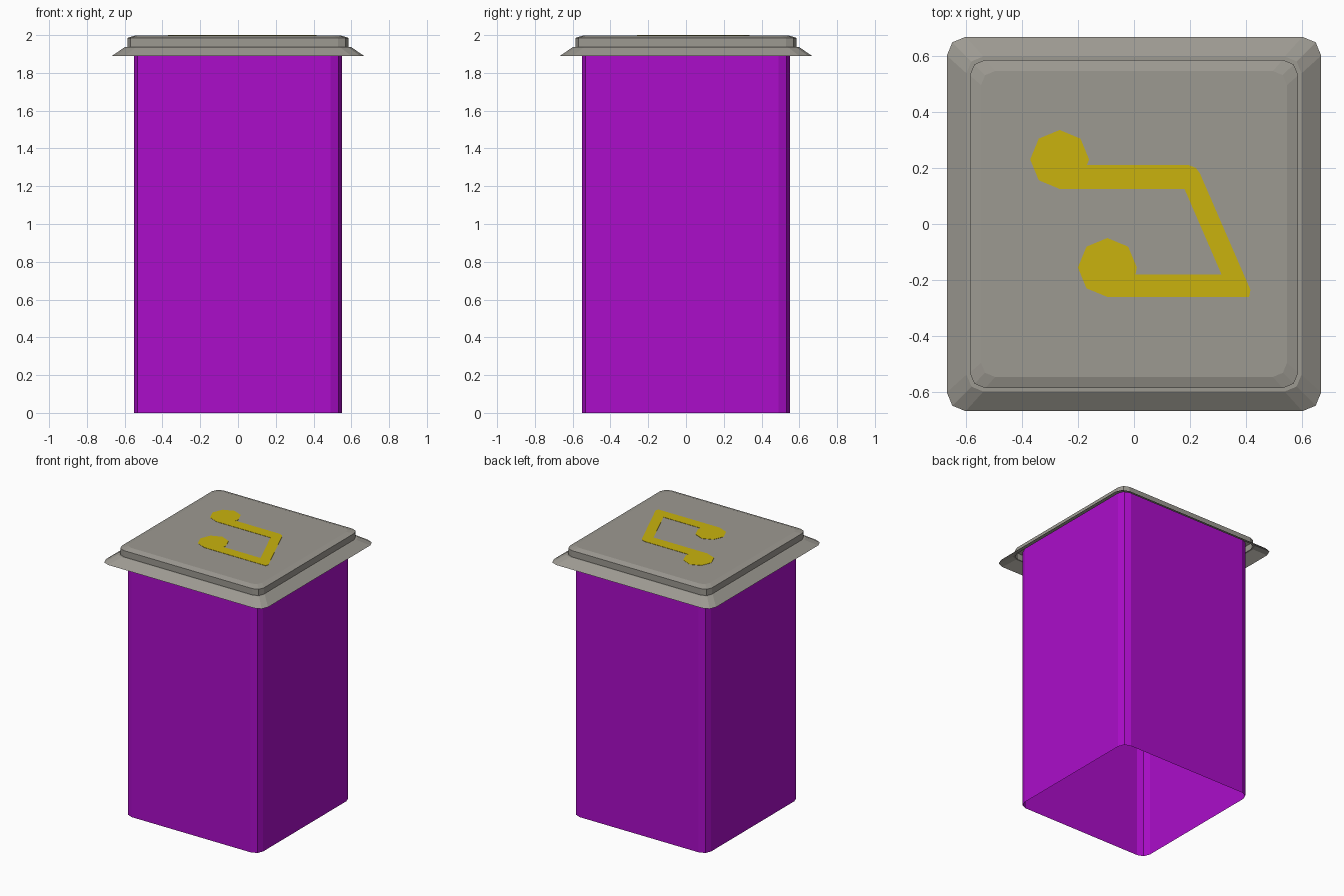
import bpy
import bmesh
from math import cos, sin, radians

cube = bpy.data.objects.get("Cube")
if cube:
    bpy.data.objects.remove(cube, do_unlink=True)


def material(name, rgb):
    mat = bpy.data.materials.new(name)
    mat.use_nodes = True
    color = (*rgb, 1.0)
    mat.diffuse_color = color
    mat.node_tree.nodes["Principled BSDF"].inputs["Base Color"].default_value = color
    return mat


def finish(bm, name, mat):
    mesh = bpy.data.meshes.new(name)
    bm.normal_update()
    bm.to_mesh(mesh)
    bm.free()
    mesh.materials.append(mat)
    obj = bpy.data.objects.new(name, mesh)
    bpy.context.collection.objects.link(obj)
    return obj


def rounded_square(half, corner):
    """Square outline whose corners are rounded by two segments each."""
    inner = half - corner
    points = []
    for quarter in range(4):
        mid = radians(45 + 90 * quarter)
        cx, cy = inner * round(cos(mid) * 1.4), inner * round(sin(mid) * 1.4)
        for step in range(3):
            a = radians(90 * quarter + 45 * step)
            points.append((cx + corner * cos(a), cy + corner * sin(a)))
    return points


def loft(name, rings, mat, cap_top=False):
    """Join rounded squares given as (half width, corner, height)."""
    bm = bmesh.new()
    loops = [[bm.verts.new((x, y, z)) for x, y in rounded_square(half, corner)]
             for half, corner, z in rings]
    for low, high in zip(loops, loops[1:]):
        for i in range(len(low)):
            j = (i + 1) % len(low)
            bm.faces.new((low[i], low[j], high[j], high[i]))
    if cap_top:
        bm.faces.new(loops[-1])
    return finish(bm, name, mat)


def disc_arc(cx, cy, radius):
    """Three quarters of an octagon, counter-clockwise from the right."""
    return [(cx + radius * cos(radians(a)), cy + radius * sin(radians(a)))
            for a in range(0, 271, 45)]


purple = material("purple", (0.41, 0.004, 0.59))
grey = material("warm grey", (0.335, 0.32, 0.285))
yellow = material("yellow", (0.585, 0.45, 0.004))

# Open-bottomed body
loft("body", [(0.55, 0.06, 0.0), (0.55, 0.06, 1.97)], purple)

# Lid with sloping skirt, upright rim and bevelled top
loft("lid", [(0.667, 0.067, 1.89), (0.597, 0.06, 1.938), (0.585, 0.055, 1.938),
             (0.585, 0.055, 1.985), (0.545, 0.05, 1.998)], grey, cap_top=True)

# Painted mark on the lid: two discs joined by a bent band
outline = disc_arc(-0.265, 0.23, 0.105)
outline += [(0.18, 0.125), (0.312, -0.18), (0.005, -0.18)]
outline += disc_arc(-0.095, -0.155, 0.105)
outline += [(0.41, -0.26), (0.415, -0.235), (0.235, 0.18),
            (0.22, 0.2), (0.195, 0.21), (-0.168, 0.21)]
bm = bmesh.new()
# The outline runs counter-clockwise, so the plate faces up
face = bm.faces.new([bm.verts.new((x, y, 2.0)) for x, y in outline])
bm.normal_update()
if face.normal.z < 0:
    face.normal_flip()
side = bmesh.ops.extrude_face_region(bm, geom=[face], use_keep_orig=True)
bmesh.ops.translate(bm, vec=(0, 0, -0.003),
                    verts=[v for v in side["geom"] if isinstance(v, bmesh.types.BMVert)])
bmesh.ops.recalc_face_normals(bm, faces=bm.faces)
finish(bm, "lid_mark", yellow)
